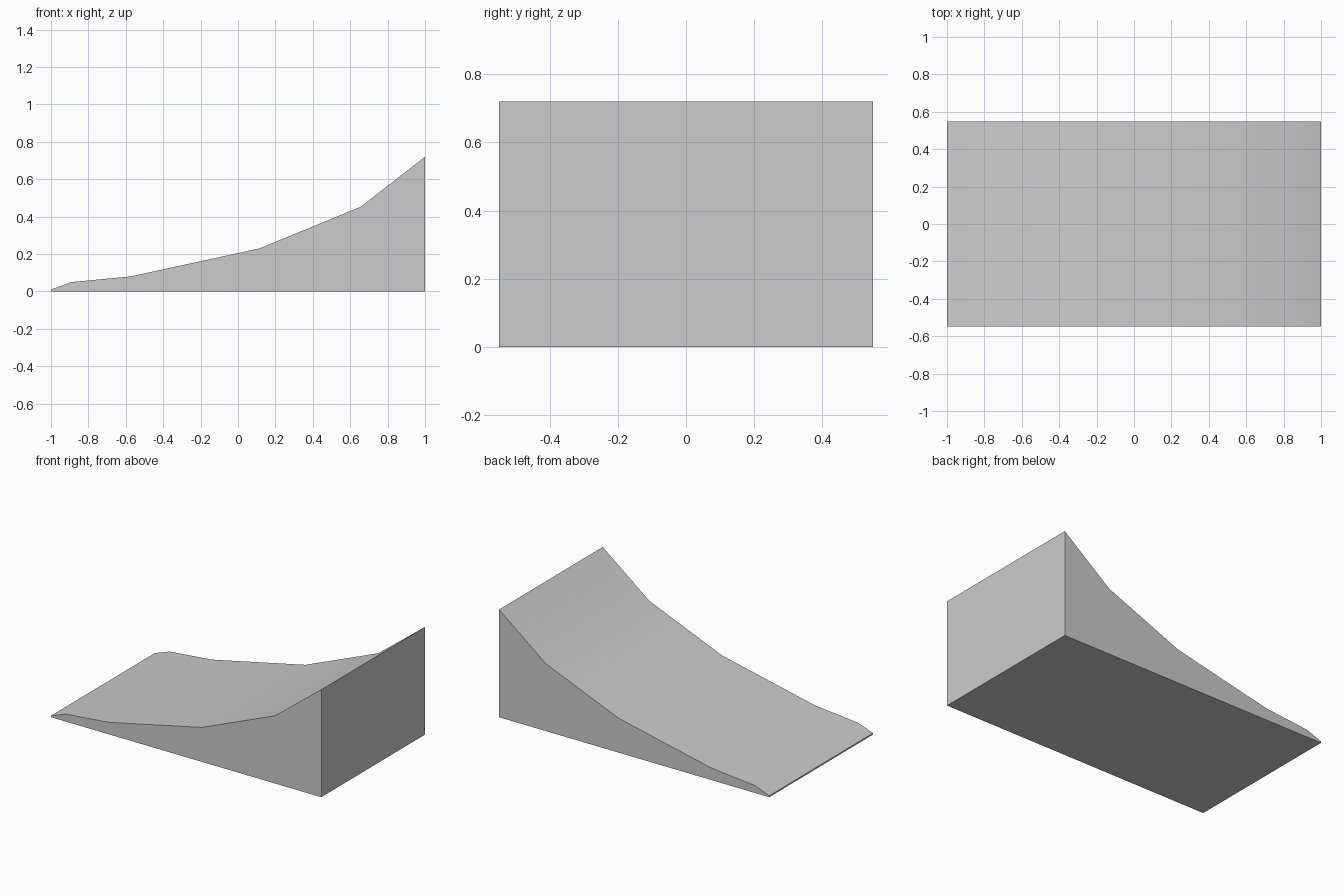
import bpy, bmesh, math

cube = bpy.data.objects.get("Cube")
if cube:
    bpy.data.objects.remove(cube)

HALF_DEPTH = 0.548

# Plain grey material
grey = bpy.data.materials.new("light grey")
colour = (0.6, 0.6, 0.6, 1)
grey.diffuse_color = colour
grey.use_nodes = True
grey.node_tree.nodes["Principled BSDF"].inputs["Base Color"].default_value = colour

# Side profile: flat base, tall end wall, curved slope down to a thin lip
profile = [(-1, 0), (1, 0), (1, 0.72), (0.655, 0.452), (0.115, 0.23),
           (-0.575, 0.08), (-0.89, 0.05), (-1, 0.01)]

# Extrude the profile across the full depth
bm = bmesh.new()
side = bm.faces.new([bm.verts.new((x, -HALF_DEPTH, z)) for x, z in profile])
extruded = bmesh.ops.extrude_face_region(bm, geom=[side])["geom"]
bmesh.ops.translate(bm, vec=(0, 2 * HALF_DEPTH, 0),
                    verts=[v for v in extruded if isinstance(v, bmesh.types.BMVert)])
bmesh.ops.recalc_face_normals(bm, faces=bm.faces)

mesh = bpy.data.meshes.new("ramp")
bm.to_mesh(mesh)
bm.free()
mesh.materials.append(grey)
ramp = bpy.data.objects.new("ramp", mesh)
bpy.context.collection.objects.link(ramp)

# Smooth slope with crisp outer edges
bpy.context.view_layer.objects.active = ramp
ramp.select_set(True)
bpy.ops.object.shade_smooth_by_angle(angle=math.radians(30))
